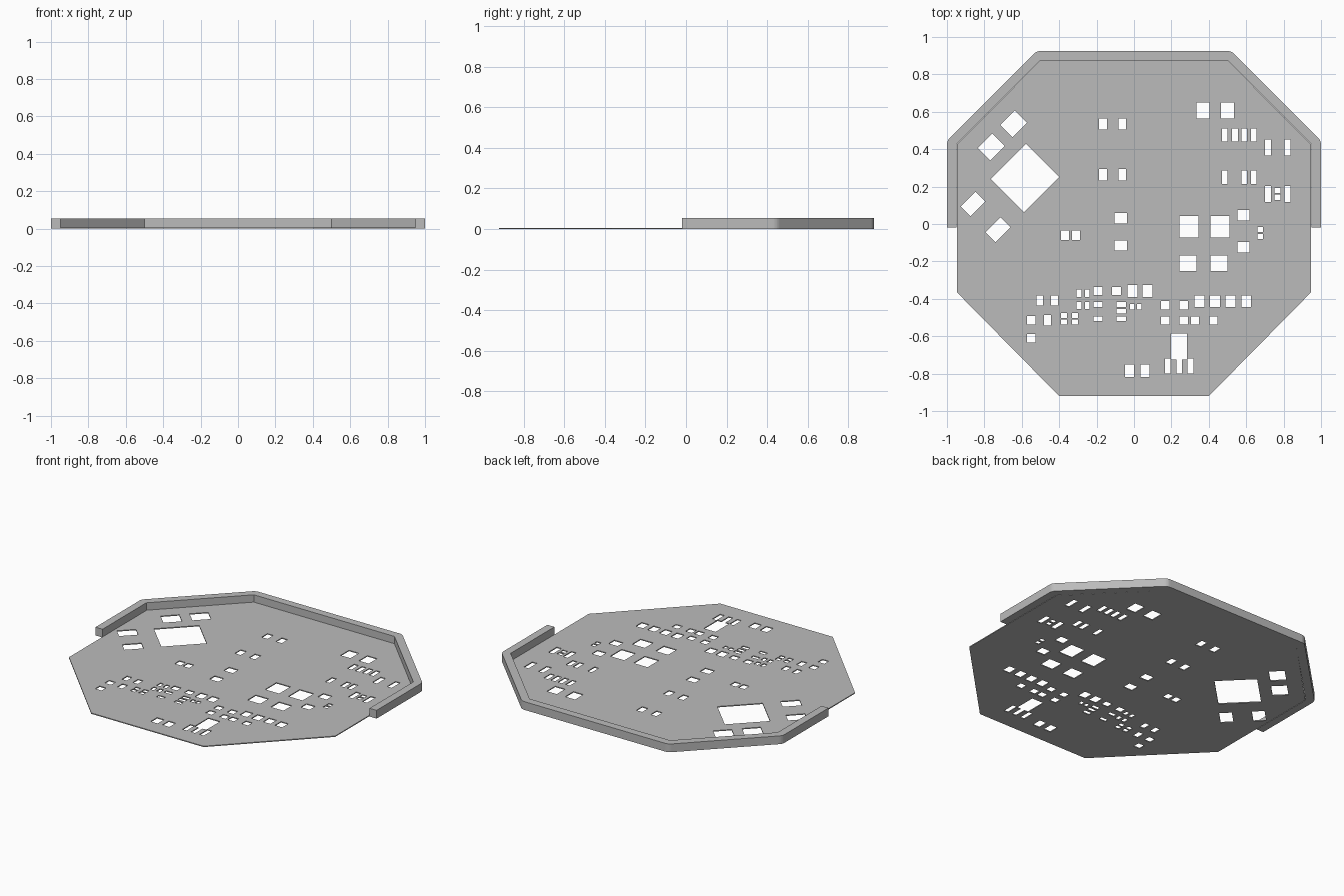
import bpy
import bmesh
from math import sin, cos, radians
from mathutils import Vector, Matrix

default_cube = bpy.data.objects.get("Cube")
if default_cube:
    bpy.data.objects.remove(default_cube, do_unlink=True)

# One flat grey for the whole part
grey = bpy.data.materials.new("plain grey")
grey.use_nodes = True
colour = (0.5, 0.5, 0.5, 1)
grey.diffuse_color = colour
grey.node_tree.nodes["Principled BSDF"].inputs["Base Color"].default_value = colour


def make_slab(name, loops, thickness):
    """Fill an outline (the first loop) around its holes and give it thickness."""
    bm = bmesh.new()
    for loop in loops:
        verts = [bm.verts.new((x, y, 0)) for x, y in loop]
        for here, after in zip(verts, verts[1:] + verts[:1]):
            bm.edges.new((here, after))
    bmesh.ops.triangle_fill(bm, use_beauty=True, edges=bm.edges[:], normal=(0, 0, 1))
    bm.normal_update()
    for face in bm.faces:
        if face.normal.z < 0:
            face.normal_flip()
    mesh = bpy.data.meshes.new(name)
    bm.to_mesh(mesh)
    bm.free()
    mesh.materials.append(grey)
    slab = bpy.data.objects.new(name, mesh)
    bpy.context.collection.objects.link(slab)
    solid = slab.modifiers.new("thickness", 'SOLIDIFY')
    solid.thickness = thickness
    solid.offset = 1
    return slab


def mirrored(half):
    """Complete a right-hand chain of points with its mirror image."""
    return half + [(-x, y) for x, y in reversed(half)]


openings = []


def pads(width, height, xs, ys, turn=0):
    """Cut one rectangular opening at every crossing of xs and ys."""
    spin = Matrix.Rotation(radians(turn), 2)
    corners = [(-1, -1), (1, -1), (1, 1), (-1, 1)]
    for x in xs:
        for y in ys:
            loop = [spin @ Vector((i * width / 2, j * height / 2)) for i, j in corners]
            openings.append([(x + p.x, y + p.y) for p in loop])


# Turned openings near the left edge of the sheet
pads(.25, .268, [-.583], [.246], turn=-45)
pads(.093, .11, [-.643], [.535], turn=-45)
pads(.093, .11, [-.763], [.412], turn=-45)
pads(.075, .113, [-.861], [.107], turn=-45)
pads(.075, .113, [-.727], [-.03], turn=-45)

# Back openings
pads(.07, .085, [.37, .5], [.607])
pads(.042, .06, [-.165, -.063], [.535, .263])
pads(.03, .07, [.485, .54, .59, .64], [.475])
pads(.03, .07, [.485, .59, .64], [.25])
pads(.033, .085, [.716, .82], [.41, .16])
pads(.033, .027, [.767], [.18, .143])

# Middle openings
pads(.063, .057, [.586], [.046, -.125])
pads(.03, .026, [.674], [-.03, -.066])
pads(.1, .115, [.294, .46], [-.016])
pads(.09, .085, [.289, .455], [-.21])
pads(.065, .055, [-.071], [.03, -.115])
pads(.043, .05, [-.37, -.31], [-.06])

# Front openings, centre and left
pads(.053, .062, [-.008, .072], [-.358])
pads(.048, .043, [-.193, -.094], [-.358])
pads(.025, .038, [-.294, -.25], [-.37, -.436])
pads(.048, .025, [-.193], [-.43, -.507])
pads(.05, .025, [-.068], [-.43, -.466, -.507])
pads(.025, .03, [-.01, .028], [-.443])
pads(.035, .053, [-.503, -.425], [-.41])
pads(.045, .045, [-.55], [-.514, -.61])
pads(.037, .055, [-.463], [-.514])
pads(.033, .027, [-.374, -.316], [-.49, -.523])

# Front openings, right
pads(.045, .045, [.168, .265], [-.435, -.516])
pads(.045, .045, [.326, .425], [-.516])
pads(.052, .062, [.35, .433, .516, .6], [-.414])
pads(.05, .065, [-.024, .059], [-.785])

# Tabbed opening: a wide body with a central leg, and a loose leg on each side
pads(.03, .08, [.18, .302], [-.76])
body = mirrored([(.042, -.585), (.042, -.725), (.015, -.725), (.015, -.8)])
openings.append([(x + .241, y) for x, y in body])

# Thin eight-sided sheet
sheet_outline = mirrored([(.4, -.92), (.947, -.365), (.947, .425), (.5, .875)])
make_slab("perforated_sheet", [sheet_outline] + openings, .006)

# Raised rim round the back half, with rounded outer corners
wall = .05
side_corner, back_corner = (.95, .425), (.5, .875)
outer = [(side_corner[0] + wall, -.02)]
for (cx, cy), start in ((side_corner, 0), (back_corner, 45)):
    for step in range(6):
        angle = radians(start + step * 9)
        outer.append((cx + wall * cos(angle), cy + wall * sin(angle)))
inner = [(side_corner[0], -.02), side_corner, back_corner]
rim_outline = mirrored(outer) + mirrored(inner)[::-1]
make_slab("raised_rim", [rim_outline], .053)
